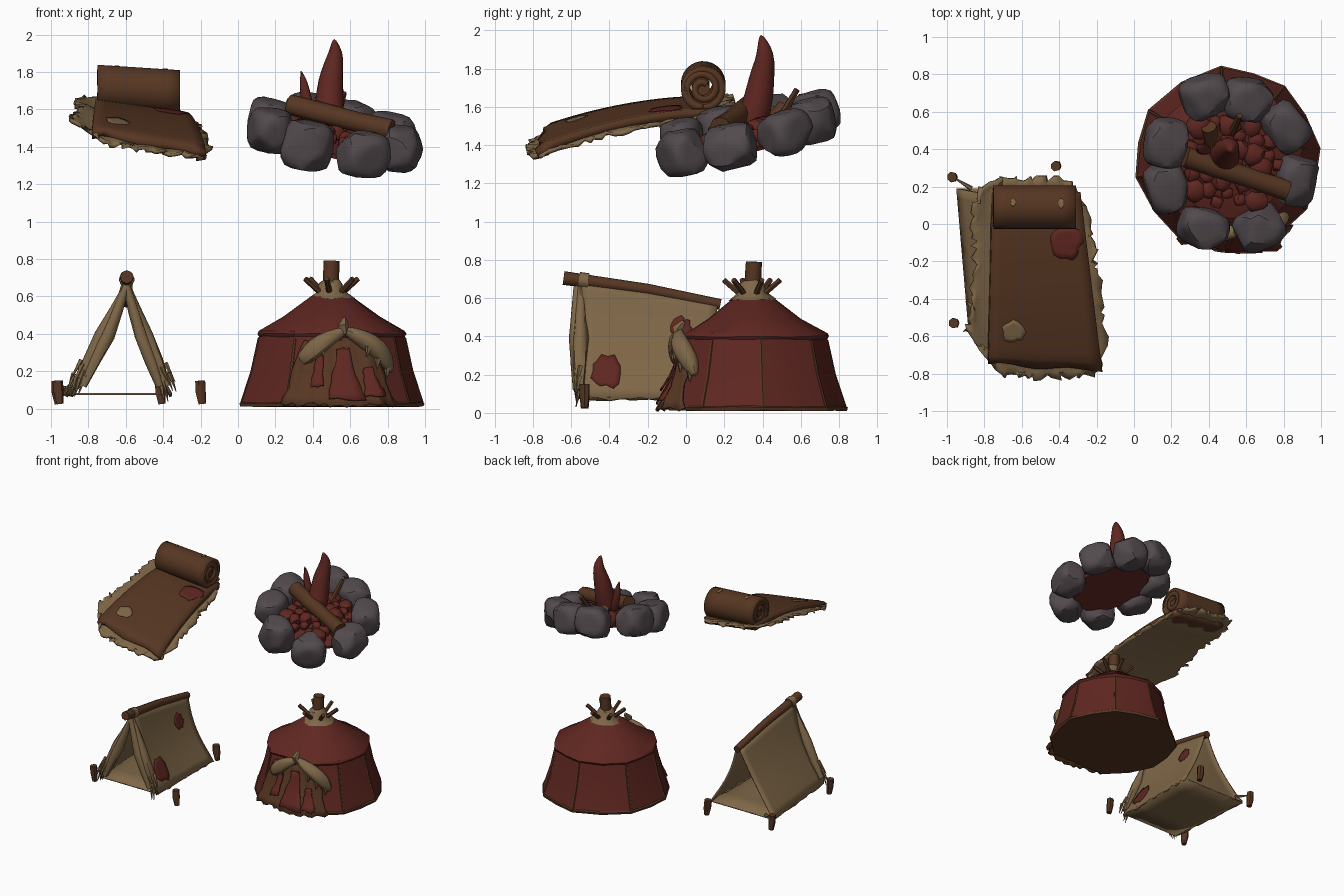
import bpy, bmesh, math, random
from math import sin, cos, pi, radians
from mathutils import Vector, Quaternion

random.seed(7)
jit = lambda a: random.uniform(-a, a)
lerp = lambda a, b, t: a + (b - a) * t

if "Cube" in bpy.data.objects:
    bpy.data.objects.remove(bpy.data.objects["Cube"])


def material(name, *rgb):
    m = bpy.data.materials.new(name)
    m.use_nodes = True
    m.diffuse_color = (*rgb, 1)
    m.node_tree.nodes["Principled BSDF"].inputs["Base Color"].default_value = (*rgb, 1)
    return m


red = material("faded red", .116, .02, .015)
brown = material("wood brown", .094, .037, .016)
tan = material("canvas tan", .212, .136, .064)
grey = material("stone grey", .085, .068, .073)


def finish(name, bm, mat, angle=50, thick=0, subsurf=0):
    bmesh.ops.recalc_face_normals(bm, faces=bm.faces)
    mesh = bpy.data.meshes.new(name)
    bm.to_mesh(mesh)
    bm.free()
    mesh.materials.append(mat)
    ob = bpy.data.objects.new(name, mesh)
    bpy.context.collection.objects.link(ob)
    bpy.ops.object.select_all(action='DESELECT')
    ob.select_set(True)
    bpy.context.view_layer.objects.active = ob
    bpy.ops.object.shade_smooth_by_angle(angle=radians(angle))
    if thick:
        mod = ob.modifiers.new("thickness", 'SOLIDIFY')
        mod.thickness, mod.offset = thick, 0
    if subsurf:
        ob.modifiers.new("rounding", 'SUBSURF').levels = subsurf


def skin(bm, rings, caps=True):
    for a, b in zip(rings, rings[1:]):
        n = len(a)
        for i in range(n):
            bm.faces.new((a[i], a[(i + 1) % n], b[(i + 1) % n], b[i]))
    if caps:
        bm.faces.new(rings[0])
        bm.faces.new(rings[-1])


def tube(name, path, radii, mat, sides=8, rough=0, subsurf=0):
    """Round section swept along a path with a radius at each point."""
    pts = [Vector(p) for p in path]
    bm, rings = bmesh.new(), []
    last, q = Vector((0, 0, 1)), Quaternion()
    for i, p in enumerate(pts):
        d = (pts[min(i + 1, len(pts) - 1)] - pts[max(i - 1, 0)]).normalized()
        q = last.rotation_difference(d) @ q
        last = d
        ring = []
        for k in range(sides):
            a, r = 2 * pi * k / sides, radii[i] * (1 + jit(rough))
            ring.append(bm.verts.new(p + q @ Vector((r * cos(a), r * sin(a), 0))))
        rings.append(ring)
    skin(bm, rings)
    finish(name, bm, mat, subsurf=subsurf)


def sheet(name, f, nu, nv, thick, mat):
    """Cloth grid from a surface function f(u, v)."""
    bm = bmesh.new()
    g = [[bm.verts.new(f(i / nu, j / nv)) for j in range(nv + 1)] for i in range(nu + 1)]
    for i in range(nu):
        for j in range(nv):
            bm.faces.new((g[i][j], g[i + 1][j], g[i + 1][j + 1], g[i][j + 1]))
    finish(name, bm, mat, thick=thick)


def patch(name, f, ca, cb, ra, rb, mat):
    """Thin irregular plate lying on a surface function f(a, b)."""
    bm, n = bmesh.new(), 16
    size = [1 + jit(.16) for _ in range(n)]
    rings = [[bm.verts.new(f(ca + s * size[k] * ra * cos(2 * pi * k / n),
                             cb + s * size[k] * rb * sin(2 * pi * k / n)))
              for k in range(n)] for s in (.3, .65, 1)]
    skin(bm, rings, caps=False)
    bm.faces.new(rings[0])
    finish(name, bm, mat, thick=.004)


ROUND = [(30 * k, 1) for k in range(12)]


def lathe(name, profile, mat, place, corners=ROUND, rough=0, angle=20):
    """Stack of rings; each corner has an angle and a radius factor."""
    bm = bmesh.new()
    rings = []
    for r, z in profile:
        ring = []
        for deg, factor in corners:
            d = r * factor + jit(rough)
            ring.append(bm.verts.new(place(d * cos(radians(deg)), d * sin(radians(deg)), z + jit(rough))))
        rings.append(ring)
    skin(bm, rings)
    finish(name, bm, mat, angle)


# ---- Round hut: uneven eight-post wall, bulging between posts, flat at the doorway ----
YX, YY = .5, .345
POSTS = [7, 52, 94, 148, 191, 240, 299, 328]
OUTLINE = []
for a, b in zip(POSTS, POSTS[1:] + [POSTS[0] + 360]):
    OUTLINE += [(a, 1), ((a + b) / 2, .965 if b - a < 58 else cos(radians(b - a) / 2))]
hut = lambda x, y, z: Vector((YX + x, YY + y, z))
lathe("hut_wall", [(.495, .025), (.437, .2), (.395, .39)], red, hut, OUTLINE)
lathe("hut_hem", [(.497, .012), (.502, .03), (.48, .042)], brown, hut, OUTLINE, rough=.003)
lathe("hut_roof", [(.385, .365), (.405, .4), (.395, .415), (.26, .49), (.11, .6), (.08, .61)],
      red, hut, OUTLINE, rough=.003, angle=32)
lathe("hut_collar", [(.125, .59), (.075, .63), (.062, .675), (.04, .69)], tan, hut, rough=.006, angle=50)
tube("hut_top_pole", [(YX - .005, YY, .6), (YX, YY + .01, .79)], [.045, .042], brown)


def hut_point(deg, z, off):
    """Point just outside the wall at a compass angle."""
    deg %= 360
    ring = [(OUTLINE[-1][0] - 360, OUTLINE[-1][1])] + OUTLINE + [(OUTLINE[0][0] + 360, 1)]
    (lo, f), (hi, g) = next((a, b) for a, b in zip(ring, ring[1:]) if a[0] <= deg <= b[0])
    factor = f * g * sin(radians(hi - lo)) / (f * sin(radians(deg - lo)) + g * sin(radians(hi - deg)))
    r = lerp(.495, .437, (z - .025) / .175) if z < .2 else lerp(.437, .395, (z - .2) / .19)
    r = r * factor + off
    return hut(r * cos(radians(deg)), r * sin(radians(deg)), z)


for a in POSTS:
    tube("hut_seam", [hut_point(a, z, -.006) for z in (.03, .2, .38)], [.01] * 3, brown, 6)
for k in range(6):
    a = k * pi / 3 + .35
    tube("hut_roof_stick", [hut(r * cos(a), r * sin(a), z) for r, z in ((.05, .61), (.15, .695))],
         [.016, .015], brown, 6)


def door(u, v):
    side = jit(1.5) if u in (0, 1) else 0
    z = lerp(.02, .37, v) + (jit(.012) if v in (0, 1) else 0)
    deg = lerp(lerp(-122, -46, u), -88, .25 * v) + side
    return hut_point(deg, z, .012 + .05 * (1 - v) ** 2 * sin(pi * u) + .006 * sin(u * 40))


sheet("hut_door", door, 22, 8, .01, brown)
for centre, wide, low, high in ((-81, 16, .05, .32), (-64, 9, .07, .22), (-99, 6, .12, .33)):
    sheet("hut_door_scrap", lambda u, v: hut_point(
        centre + (u - .5) * wide * (1.4 - .8 * v) + jit(.8), lerp(low, high, v) + jit(.008),
        .03 + .045 * (1 - v) ** 2), 4, 6, .008, red)
tube("hut_left_drape", [(.59, -.03, .425), (.49, -.05, .385), (.41, -.045, .325), (.36, -.03, .275), (.33, -.01, .24)],
     [.02, .046, .055, .048, .015], tan, 10, .2, 1)
tube("hut_right_drape", [(.55, -.03, .43), (.67, -.04, .375), (.74, -.01, .32), (.79, .03, .25), (.82, .05, .19)],
     [.02, .05, .06, .052, .015], tan, 10, .2, 1)
tube("hut_drape_knot", [(.57, -.04, .4), (.56, -.045, .44), (.57, -.01, .48)], [.02, .03, .012], tan, 6, .1)
for x, y, z in ((.35, -.035, .27), (.4, -.06, .3), (.45, -.07, .33), (.7, -.06, .33), (.75, -.03, .27), (.8, .02, .22)):
    tube("hut_drape_fray", [(x, y, z), (x + jit(.012), y, z - .055)], [.02, .003], tan, 5)

# ---- Ridge tent ----
RX = -.595
tube("tent_ridge", [(RX, -.64, .705), (RX, -.2, .645), (RX, .18, .567)], [.036, .03, .028], brown)
tube("tent_ridge_band", [(RX, -.56, .695), (RX, -.51, .688)], [.042, .042], tan)


def tent_wall(side):
    def f(u, v):
        top = Vector((RX + side * .012, lerp(-.55, .165, u), lerp(.7, .572, u)))
        base_x = -.36 if side > 0 else lerp(-.88, -.945, u)
        base = Vector((base_x, lerp(-.56, .19, u), .075))
        p = top.lerp(base, v)
        p.x -= side * .03 * sin(pi * v)
        p.y += .02 * sin(pi * v) * (1 - 2 * u)
        if v == 1:
            p.z += jit(.012)
        return p
    return f


right_wall = tent_wall(1)
sheet("tent_left_wall", tent_wall(-1), 14, 10, .014, tan)
sheet("tent_right_wall", right_wall, 14, 10, .014, tan)
sheet("tent_floor", lambda u, v: Vector((lerp(lerp(-.88, -.945, u), -.36, v), lerp(-.54, .19, u), .078)),
      4, 4, .01, tan)
on_wall = lambda u, v: right_wall(u, v) + Vector((.009, 0, .004))
patch("tent_low_patch", on_wall, .185, .77, .115, .14, red)
patch("tent_high_patch", on_wall, .74, .31, .08, .11, red)

# Gathered front flaps with frayed ends
for side, foot in ((-1, -.86), (1, -.385)):
    for gap, r in ((-.02, .03), (.035, .028)):
        path = [(lerp(RX, foot, t) - side * (gap * t + .012) * sin(pi * min(t, .75)), -.56 - gap * .3,
                 lerp(.66, .12, t)) for t in (0, .25, .5, .75, 1)]
        tube("tent_front_flap", path[::-1], [r * .7, r * 1.2, r * 1.35, r, r * .6], tan, 8, .14)
    for k in range(10):
        x, z = foot + side * .01 + jit(.035), .2 + jit(.07)
        tube("tent_fray", [(x - side * (z - .12) * .3, -.565 + jit(.02), z), (x + side * .015, -.575, z - .1)],
             [.014, .002], tan, 5)
for x, y in ((-.96, -.53), (-.2, -.53), (-.415, .31), (-.97, .25)):
    tube("tent_peg", [(x + .008, y, .025), (x, y, .09), (x - .004, y, .15)], [.02, .028, .028], brown, 7, .06)
tube("tent_guy_rope", [(-.87, .19, .1), (-.95, .24, .12)], [.014, .005], tan, 5)


# ---- Bedroll ----
def slope(x, y):
    arch = .028 * max(0, 1 - ((y + .38) / .38) ** 2)
    return 1.5 + .21 * (y + .75) + arch - (x + .78) / .6 * (.095 - .015 * (y + .75))


def blanket(u, v):
    edge = u in (0, 1) or v in (0, 1)
    a, b = 2 * u - 1, 2 * v - 1
    cut = .12 if a < 0 and b < 0 else .06
    y = lerp(-.82, .24, u) - a * cut * b ** 6
    x = lerp(lerp(-.88, -.86, u) - .015 * sin(u * 8), lerp(-.125, -.25, u), v) - b * cut * a ** 6
    z = slope(x, y) - .055 + .02 * max(0, -b) ** 4
    if edge:
        x, y, z = x + jit(.022), y + jit(.022), z + jit(.014)
    return Vector((x, y, z + .005 * sin(v * 25 + u * 9)))


def mat_top(x, y):
    return Vector((x, y, slope(x, min(y, -.02)) - (.02 if y < -.73 else 0)))


def mattress(u, v):
    x = lerp(-.78 + .02 * u, lerp(-.175, -.29, u), v)
    y = lerp(lerp(-.735, -.77, v), .17, u) + .01 * sin(v * 11) * (u == 0)
    return mat_top(x, y) - Vector((0, 0, .025))


sheet("bedroll_blanket", blanket, 34, 26, .018, tan)
sheet("bedroll_mat", mattress, 24, 10, .05, brown)
raised = lambda x, y: mat_top(x, y) + Vector((0, 0, .002))
patch("mat_tan_patch", raised, -.645, -.575, .06, .055, tan)
patch("mat_red_patch", raised, -.365, -.1, .088, .088, red)


def roll_point(x, a, r):
    return Vector((x, .09 + r * cos(a), 1.722 - .065 * (x + .75) + r * sin(a)))


def roll(u, v):
    r = lerp(.1, .03, max(0, (v - .35) / .65))
    return roll_point(lerp(-.752, -.31, u), -pi / 2 - v * 5.2 * pi, r)


sheet("bedroll_roll", roll, 6, 64, .034, brown)
tube("bedroll_core", [roll_point(x, 0, 0) for x in (-.745, -.317)], [.035, .035], brown, 10)
on_roll = lambda x, a: roll_point(x, a, .118)
patch("roll_left_spot", on_roll, -.645, 1.35, .014, .18, tan)
patch("roll_right_spot", on_roll, -.39, 1.4, .014, .24, tan)

# ---- Campfire on a tilted bed ----
FX, FY = .52, .335
TILT = Quaternion((1, 0, 0), .2) @ Quaternion((0, 1, 0), .14)


def fire(x, y, h=0):
    return Vector((x, y, 1.465 + .23 * (y - FY) - .15 * (x - FX) + h))


def boulder(name, centre, size, turn, mat, cuts=6, detail=3):
    """Ball trimmed by random planes into a rounded rock."""
    bm = bmesh.new()
    bmesh.ops.create_icosphere(bm, subdivisions=detail, radius=1.2)
    planes = [(Vector(n), .93) for n in ((1, 0, 0), (-1, 0, 0), (0, 1, 0), (0, -1, 0), (0, 0, 1), (0, 0, -1))]
    planes += [(Vector((jit(1), jit(1), jit(1))).normalized(), random.uniform(.9, 1.05)) for _ in range(cuts)]
    rot = TILT @ Quaternion((0, 0, 1), turn)
    for v in bm.verts:
        for n, d in planes:
            v.co -= n * max(0, v.co.dot(n) - d)
        v.co = centre + rot @ Vector([c * s for c, s in zip(v.co, size)])
    finish(name, bm, mat, 35)


for x, y in ((.17, .436), (.38, .68), (.61, .665), (.81, .52), (.865, .23), (.67, -.02), (.37, -.02), (.175, .195)):
    boulder("fire_stone", fire(x, y), (.114, .136, .126 + jit(.01)),
            math.atan2(y - FY, x - FX) + jit(.15), grey)
lathe("fire_bed", [(.3, -.06), (.31, -.035), (.2, -.01)], red,
      lambda x, y, z: fire(FX + x, FY + y, z), rough=.004, angle=40)
for k in range(36):
    a, d = k * 2.4, .26 * math.sqrt((k + .5) / 36)
    r = random.uniform(.03, .068)
    boulder("fire_ember", fire(FX + d * cos(a), FY + d * sin(a), .035 - .13 * d), (r, r, r), a, red, 3, 2)

tube("fire_long_log", [(.275, .36, 1.625), (.45, .3, 1.58), (.65, .235, 1.53), (.82, .18, 1.49)],
     [.056, .058, .054, .058], brown, 9, .05)
tube("fire_short_log", [(.43, .4, 1.47), (.4, .52, 1.6)], [.045, .042], brown, 8, .05)
tube("fire_twig", [(.52, .48, 1.52), (.565, .58, 1.69)], [.022, .017], brown, 6)
tube("fire_flame", [(.48, .32, 1.46), (.48, .35, 1.55), (.488, .385, 1.65), (.495, .395, 1.75),
                    (.513, .415, 1.85), (.524, .41, 1.91), (.513, .39, 1.98)],
     [.085, .092, .084, .074, .056, .042, .008], red, 8, .06, 1)
tube("fire_small_flame", [(.4, .39, 1.52), (.375, .4, 1.62), (.355, .4, 1.7), (.35, .4, 1.76), (.335, .4, 1.81)],
     [.03, .034, .032, .02, .002], red, 7, .05, 1)
